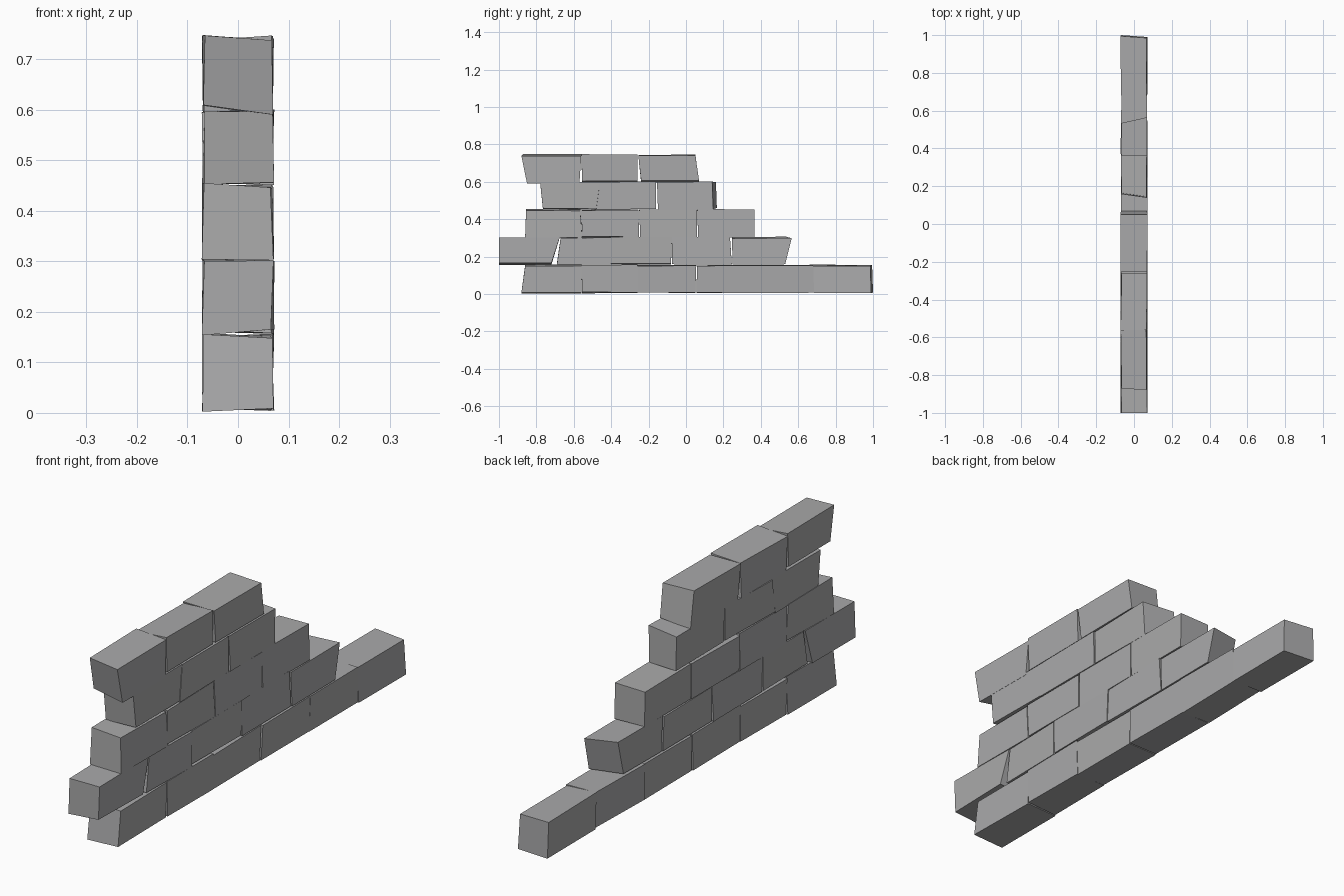
import bpy
import bmesh
import random

random.seed(4)
default_cube = bpy.data.objects.get("Cube")
if default_cube:
    bpy.data.objects.remove(default_cube, do_unlink=True)

# Single stone colour
stone = bpy.data.materials.new("grey_stone")
stone.use_nodes = True
stone.diffuse_color = (0.4, 0.4, 0.405, 1)
stone.node_tree.nodes["Principled BSDF"].inputs["Base Color"].default_value = stone.diffuse_color

HALF_WIDTH = 0.068
WOBBLE = 0.004


def add_brick(name, span, bottom, top, start_skew, end_skew, roll):
    """Hewn brick: span = start low, start high, end low, end high along y.
    Skews move the right-hand (-x) corners of each end; roll tilts low and high faces."""
    bm = bmesh.new()
    bmesh.ops.create_cube(bm, size=2)
    for v in bm.verts:
        side, end, level = (c > 0 for c in v.co)
        y = span[2 * end + level]
        if not side:
            y += end_skew if end else start_skew
        z = top if level else bottom
        z += roll[level] * (1 if side else -1)
        x = HALF_WIDTH if side else -HALF_WIDTH
        x += random.uniform(-WOBBLE, WOBBLE)
        z += random.uniform(-WOBBLE, WOBBLE) / 2
        v.co = (x, max(-1, min(1, y)), max(0, z))
    mesh = bpy.data.meshes.new(name)
    bm.to_mesh(mesh)
    bm.free()
    mesh.materials.append(stone)
    brick = bpy.data.objects.new(name, mesh)
    bpy.context.collection.objects.link(brick)


# Each course: low z, high z, outer end skews, roll of its front brick, brick spans
courses = [
    (0.007, 0.153, 0, 0.01, (0.003, -0.004), [
        (-0.88, -0.86, -0.56, -0.56), (-0.555, -0.56, -0.26, -0.26),
        (-0.26, -0.26, 0.05, 0.055), (0.055, 0.06, 0.37, 0.37),
        (0.37, 0.37, 0.685, 0.68), (0.685, 0.68, 0.99, 0.985)]),
    (0.16, 0.302, 0, -0.03, (0.005, 0), [
        (-1, -1, -0.72, -0.675), (-0.69, -0.67, -0.4, -0.4),
        (-0.4, -0.4, -0.08, -0.075), (-0.075, -0.075, 0.245, 0.235),
        (0.25, 0.245, 0.53, 0.565)]),
    (0.304, 0.45, 0, 0, (-0.002, -0.005), [
        (-0.86, -0.855, -0.555, -0.565), (-0.555, -0.56, -0.25, -0.255),
        (-0.245, -0.25, 0.06, 0.06), (0.065, 0.06, 0.365, 0.365)]),
    (0.455, 0.598, 0, 0.02, (0.002, 0), [
        (-0.765, -0.78, -0.48, -0.46), (-0.48, -0.46, -0.16, -0.16),
        (-0.15, -0.155, 0.145, 0.14)]),
    (0.6, 0.742, 0.01, 0, (-0.01, -0.006), [
        (-0.85, -0.88, -0.57, -0.56), (-0.555, -0.56, -0.26, -0.26),
        (-0.24, -0.255, 0.07, 0.05)]),
]

for row, (low, high, start, end, roll, spans) in enumerate(courses):
    last = len(spans) - 1
    for i, span in enumerate(spans):
        tilt = roll if i == 0 else [random.uniform(-WOBBLE, WOBBLE) for _ in range(2)]
        add_brick(f"course_{row + 1}_brick_{i + 1}", span, low, high,
                  start if i == 0 else 0, end if i == last else 0, tilt)
